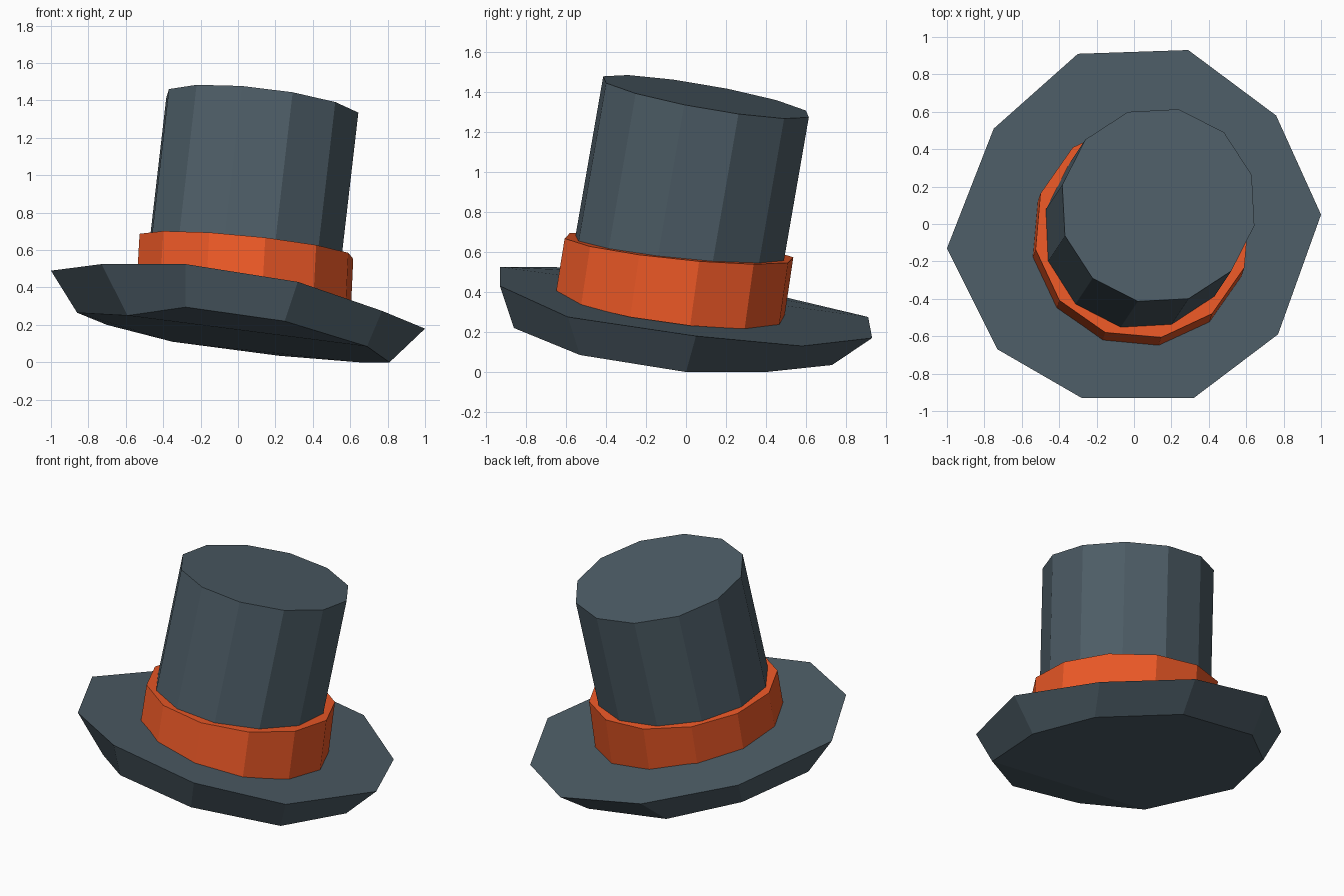
import bpy
from math import cos, sin, pi, radians

if "Cube" in bpy.data.objects:
    bpy.data.objects.remove(bpy.data.objects["Cube"])


def material(name, rgb):
    m = bpy.data.materials.new(name)
    m.diffuse_color = (*rgb, 1)
    m.use_nodes = True
    m.node_tree.nodes["Principled BSDF"].inputs["Base Color"].default_value = m.diffuse_color
    return m


felt = material("slate_felt", (0.075, 0.11, 0.135))
ribbon = material("orange_ribbon", (0.85, 0.10, 0.02))


def ring(center, radius, phase, slope, n=12):
    """Regular polygon lying on a tilted plane."""
    cx, cy, cz = center
    pts = []
    for i in range(n):
        a = radians(phase) + 2 * pi * i / n
        dx, dy = radius * cos(a), radius * sin(a)
        pts.append((cx + dx, cy + dy, cz + slope[0] * dx + slope[1] * dy))
    return pts


def loft(name, rings, mat, first_caps=None, closed=False):
    """Join matching rings with flat faces; cap the ends or close the loop."""
    n = len(rings[0])
    verts = [p for r in rings for p in r]
    faces = []
    for k in range(len(rings) if closed else len(rings) - 1):
        a, b = k * n, ((k + 1) % len(rings)) * n
        faces += [(a + i, a + (i + 1) % n, b + (i + 1) % n, b + i) for i in range(n)]
    if not closed:
        faces += first_caps or [tuple(reversed(range(n)))]
        faces.append(tuple(range((len(rings) - 1) * n, len(rings) * n)))
    mesh = bpy.data.meshes.new(name)
    mesh.from_pydata(verts, [], faces)
    mesh.materials.append(mat)
    obj = bpy.data.objects.new(name, mesh)
    bpy.context.collection.objects.link(obj)
    return obj


# Brim: uneven ten-sided slab, narrower underneath
brim_top = [(1.0, .05, .18), (.76, .58, .13), (.29, .93, .17), (-.30, .91, .275),
            (-.75, .51, .37), (-1.0, -.13, .49), (-.73, -.67, .525),
            (-.28, -.93, .525), (.32, -.93, .43), (.77, -.59, .275)]
brim_under = [(.81, 0, 0), (.65, .40, 0), (.22, .73, .035), (-.35, .71, .11),
              (-.70, .40, .20), (-.86, -.08, .265), (-.59, -.60, .25),
              (-.28, -.86, .295), (.25, -.86, .22), (.69, -.53, .085)]
# Underside folds up towards the front
loft("brim", [brim_under, brim_top], felt,
     first_caps=[(6, 5, 4, 3, 2, 1, 0, 9), (9, 8, 7, 6)])

# Crown: leaning twelve-sided cylinder
lean = (-.115, -.175)
loft("crown", [ring((.01, -.08, .34), .525, 18, lean),
               ring((.13, .10, 1.375), .525, 18, lean)], felt)

# Hat band: thick collar around the base of the crown
loft("hat_band", [ring((.03, -.08, .33), .58, 10, (-.15, -.13)),
                  ring((.045, -.035, .62), .58, 10, (-.10, -.10)),
                  ring((.045, -.035, .62), .48, 10, (-.10, -.10)),
                  ring((.03, -.08, .33), .48, 10, (-.15, -.13))], ribbon, closed=True)
